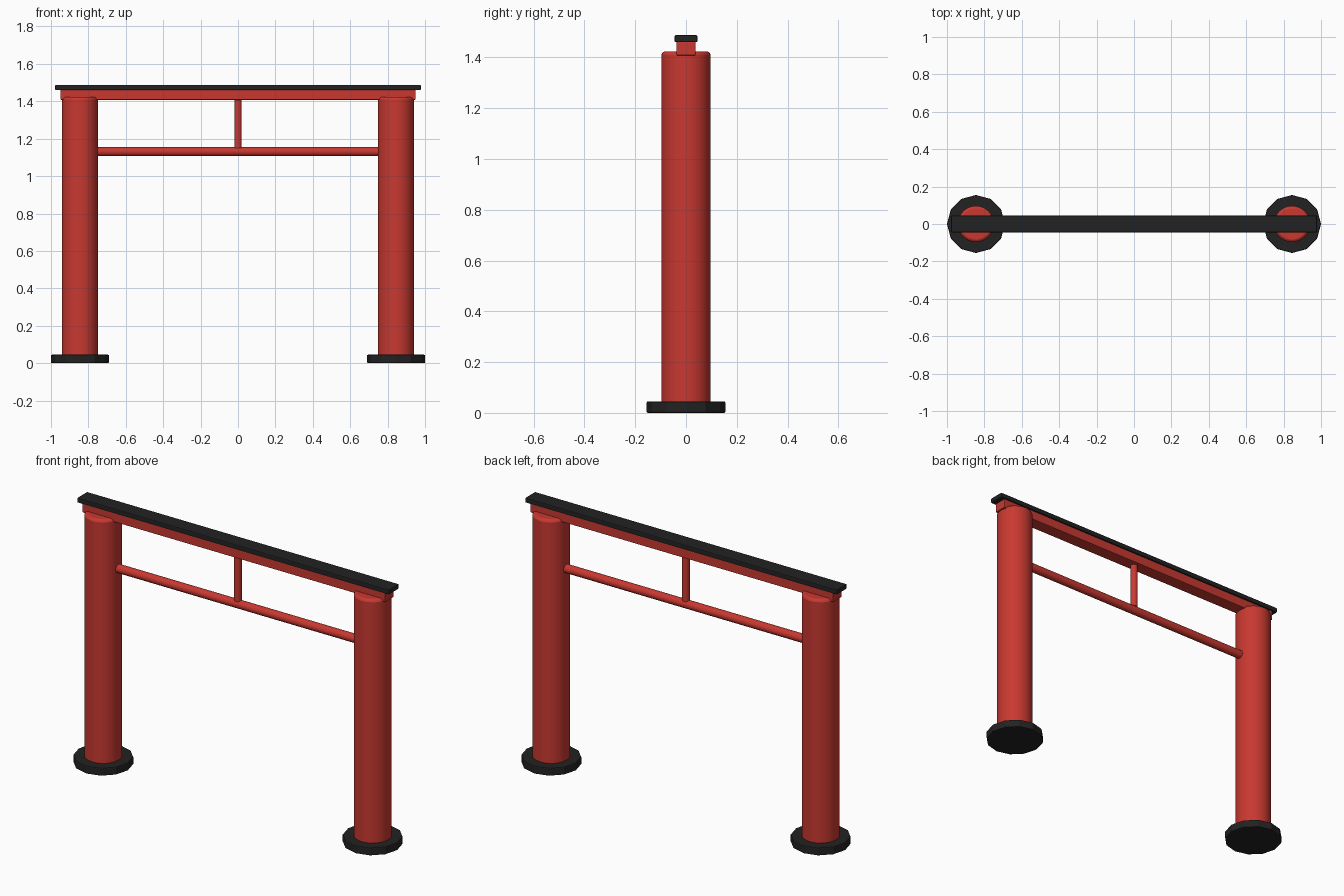
import bpy, math

if "Cube" in bpy.data.objects:
    bpy.data.objects.remove(bpy.data.objects["Cube"])

def material(name, rgb):
    m = bpy.data.materials.new(name)
    m.diffuse_color = (*rgb, 1)
    m.use_nodes = True
    m.node_tree.nodes["Principled BSDF"].inputs["Base Color"].default_value = m.diffuse_color
    return m

RED = material("vermilion red", (0.58, 0.04, 0.03))
BLACK = material("charcoal black", (0.016, 0.016, 0.016))

def finish(name, mat, bevel, smooth):
    ob = bpy.context.object
    ob.name = name
    bpy.ops.object.transform_apply(location=False, rotation=True, scale=True)
    ob.data.materials.append(mat)
    if smooth:
        bpy.ops.object.shade_smooth_by_angle(angle=math.radians(30))
    if bevel:
        b = ob.modifiers.new("soft edges", 'BEVEL')
        b.width = bevel
        b.segments = 2
        b.limit_method = 'ANGLE'
        b.angle_limit = math.radians(40)
    return ob

def cylinder(name, mat, loc, r, length, sides, bevel=0, rot=(0, 0, 0), smooth=True):
    bpy.ops.mesh.primitive_cylinder_add(vertices=sides, radius=r, depth=length,
                                        location=loc, rotation=rot)
    return finish(name, mat, bevel, smooth)

def box(name, mat, loc, size, bevel):
    bpy.ops.mesh.primitive_cube_add(size=1, location=loc)
    bpy.context.object.scale = size
    return finish(name, mat, bevel, False)

# Pillars on twelve-sided footings
for side, x in (("left", -0.845), ("right", 0.845)):
    cylinder(side + "_footing", BLACK, (x, 0, 0.0225), 0.155, 0.045, 12, 0.005, smooth=False)
    cylinder(side + "_pillar", RED, (x, 0, 0.727), 0.097, 1.394, 32, 0.014)

# Top lintel and its black cap
box("lintel", RED, (0, 0, 1.435), (1.9, 0.076, 0.054), 0.004)
box("lintel_cap", BLACK, (0, 0, 1.474), (1.956, 0.09, 0.028), 0.005)

# Round tie rail and short centre strut
cylinder("tie_rail", RED, (0, 0, 1.131), 0.024, 1.52, 16, 0.003, (0, math.pi / 2, 0))
cylinder("centre_strut", RED, (0, 0, 1.282), 0.02, 0.262, 16)
